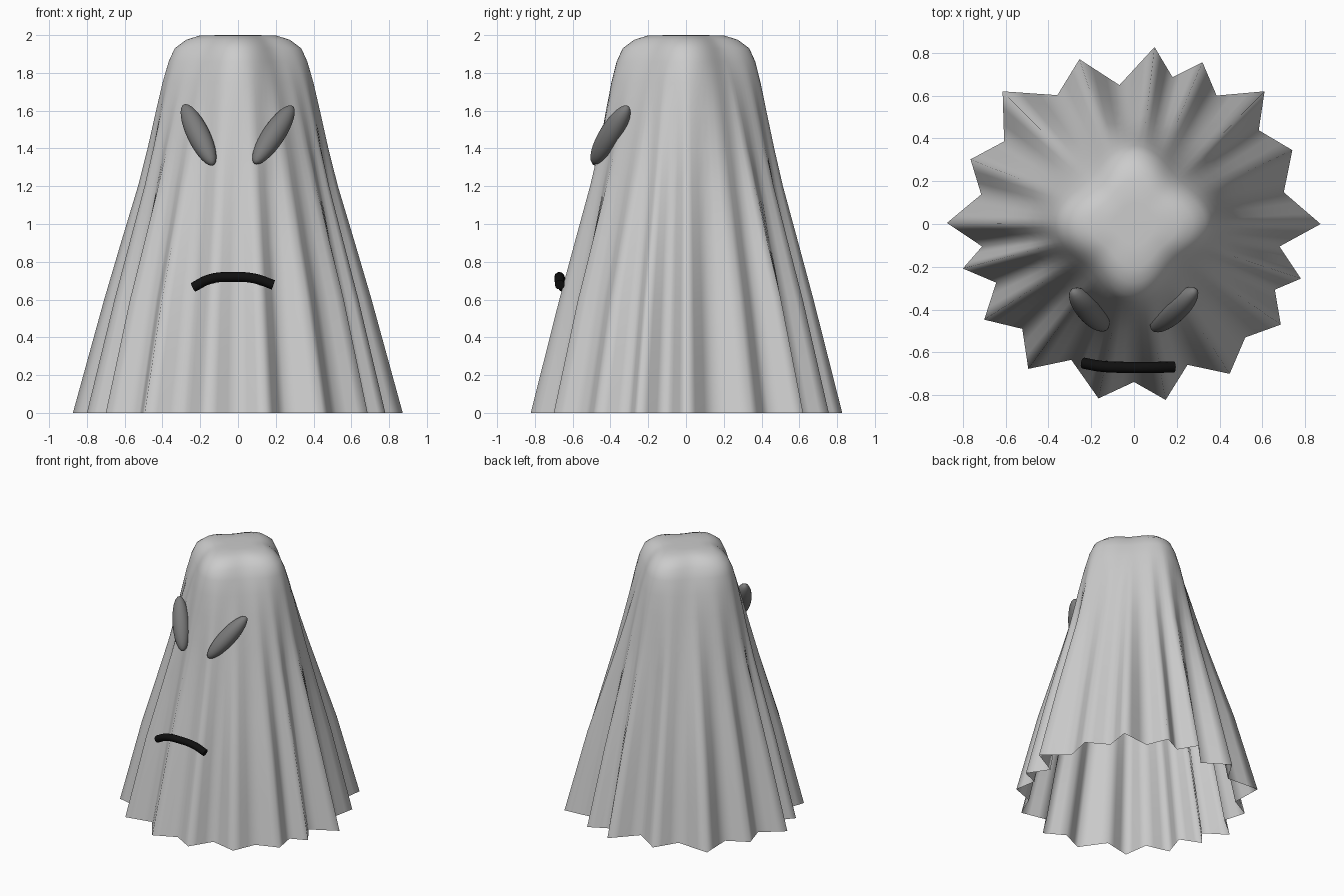
import bpy, bmesh, math
from mathutils import Vector, Matrix

if "Cube" in bpy.data.objects:
    bpy.data.objects.remove(bpy.data.objects["Cube"])

# Hem outline (pleat tips and valleys alternating), counter-clockwise from +x
HEM = [(.872, 0), (.70, .148), (.74, .345), (.583, .438), (.61, .62), (.386, .60),
       (.32, .756), (.18, .686), (.096, .827), (-.068, .649), (-.255, .77), (-.358, .602),
       (-.614, .62), (-.607, .386), (-.764, .302), (-.714, .138), (-.874, .005), (-.71, -.105),
       (-.80, -.208), (-.644, -.274), (-.70, -.447), (-.522, -.49), (-.494, -.677),
       (-.293, -.635), (-.166, -.815), (0, -.738), (.148, -.822), (.25, -.658), (.447, -.70),
       (.52, -.53), (.686, -.47), (.658, -.307), (.78, -.255), (.68, -.105)]
MEAN = .776
# Rings: height, mean radius, pleat strength, squareness
RINGS = [(0, .776, 1, 0), (.3, .708, .85, 0), (.6, .64, .7, 0), (.9, .571, .5, .02),
         (1.2, .502, .28, .04), (1.4, .463, .16, .07), (1.6, .426, .08, .11),
         (1.75, .396, .03, .15), (1.86, .367, 0, .19), (1.93, .335, 0, .22),
         (1.975, .275, 0, .22), (1.997, .205, 0, .2), (2.0, .1, 0, .1)]


def material(name, shade):
    m = bpy.data.materials.new(name)
    m.diffuse_color = (shade, shade, shade, 1)
    m.use_nodes = True
    m.node_tree.nodes["Principled BSDF"].inputs["Base Color"].default_value = m.diffuse_color
    return m


def add_object(name, bm, mat=None):
    me = bpy.data.meshes.new(name)
    bm.to_mesh(me)
    bm.free()
    me.shade_smooth()
    ob = bpy.data.objects.new(name, me)
    bpy.context.collection.objects.link(ob)
    if mat:
        me.materials.append(mat)
    return ob


# Draped sheet, open underneath
cols = []
for i, p in enumerate(HEM):
    a, b = Vector(p), Vector(HEM[(i + 1) % len(HEM)])
    cols += [a.lerp(b, t / 3) for t in range(3)]
bm = bmesh.new()
rows = []
for z, radius, pleat, square in RINGS:
    row = []
    for c in cols:
        ang = math.atan2(c.y, c.x)
        r = radius + (c.length - MEAN) * pleat
        r *= 1 - square * (1 - math.cos(4 * ang)) / 2
        row.append(bm.verts.new((r * math.cos(ang), r * math.sin(ang), z)))
    rows.append(row)
n = len(cols)
for lo, hi in zip(rows, rows[1:]):
    for i in range(n):
        j = (i + 1) % n
        bm.faces.new((lo[i], lo[j], hi[j], hi[i]))
crown = bm.verts.new((0, 0, 2))
for i in range(n):
    bm.faces.new((rows[-1][i], rows[-1][(i + 1) % n], crown))
add_object("sheet", bm)

# Slanted eyes: long ellipsoids lying on the sheet
eye_mat = material("dark_grey", .2)
for name, centre, axis, length in (
        ("left_eye", (-.209, -.40, 1.472), (-.39, .445, .806), .1975),
        ("right_eye", (.188, -.40, 1.472), (.49, .45, .74), .203)):
    bm = bmesh.new()
    rot = Vector(axis).to_track_quat('Z', 'Y').to_matrix().to_4x4()
    bmesh.ops.create_uvsphere(bm, u_segments=32, v_segments=16, radius=1,
                              matrix=Matrix.Translation(centre) @ rot
                              @ Matrix.Diagonal((.06, .06, length, 1)))
    add_object(name, bm, eye_mat)

# Frowning mouth: bevelled curve
cu = bpy.data.curves.new("mouth", 'CURVE')
cu.dimensions = '3D'
cu.bevel_depth = .026
cu.bevel_resolution = 4
cu.use_fill_caps = True
path = [(-.237, -.65, .665), (-.15, -.665, .708), (-.03, -.67, .72),
        (.09, -.67, .711), (.187, -.668, .678)]
sp = cu.splines.new('BEZIER')
sp.bezier_points.add(len(path) - 1)
for bp, co in zip(sp.bezier_points, path):
    bp.co = co
    bp.handle_left_type = bp.handle_right_type = 'AUTO'
cu.materials.append(material("black", .005))
bpy.context.collection.objects.link(bpy.data.objects.new("mouth", cu))
